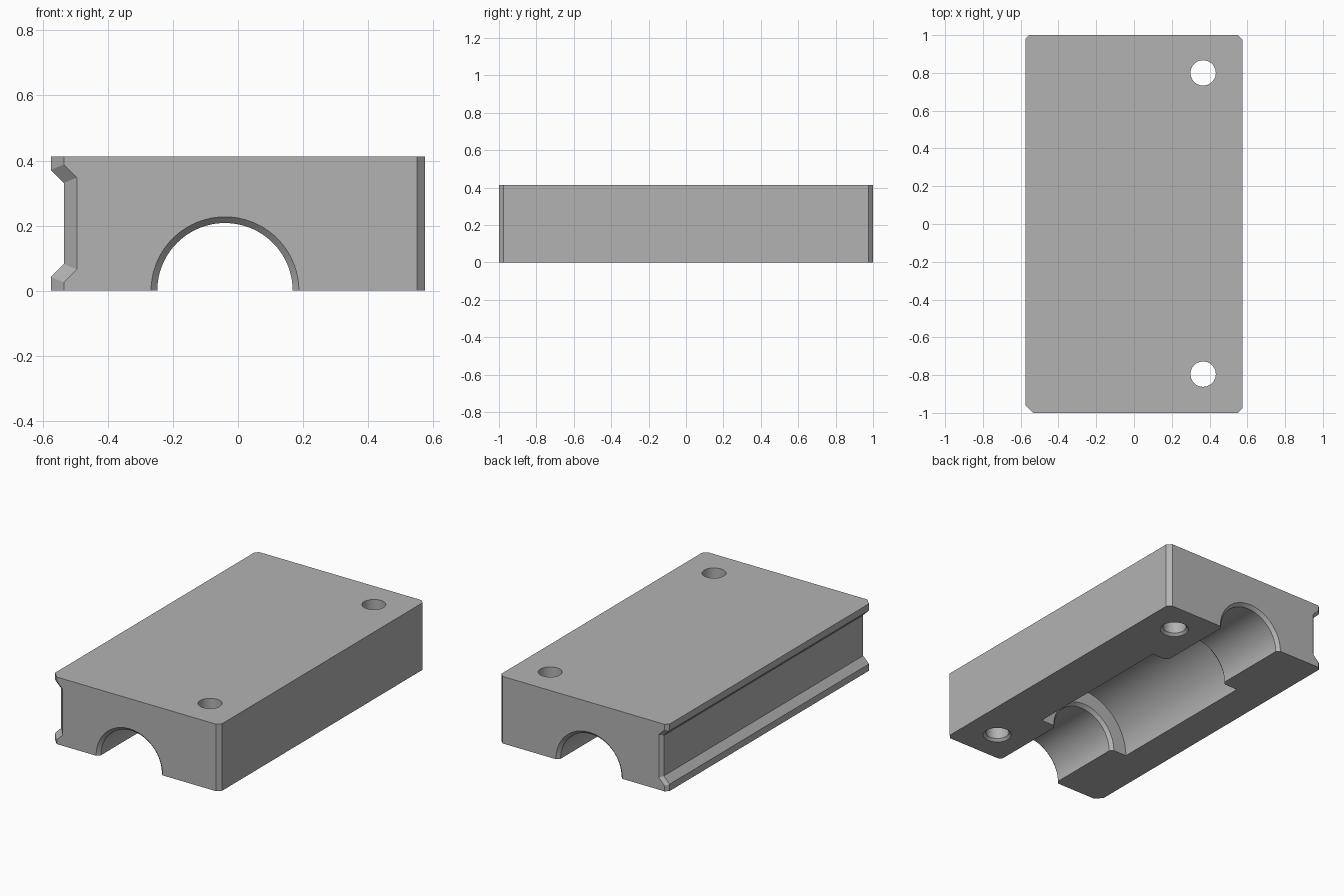
import bpy, bmesh, math
from mathutils import Matrix

cube = bpy.data.objects.get("Cube")
if cube:
    bpy.data.objects.remove(cube, do_unlink=True)

H = 0.413           # block height
BORE_X = -0.04      # bore axis
BORE_R, POCKET_R, CH = 0.208, 0.318, 0.019

grey = bpy.data.materials.new("machined grey")
grey.use_nodes = True
grey.diffuse_color = (0.45, 0.45, 0.45, 1)
grey.node_tree.nodes["Principled BSDF"].inputs["Base Color"].default_value = (0.45, 0.45, 0.45, 1)


def make_object(name, bm):
    bmesh.ops.recalc_face_normals(bm, faces=bm.faces)
    mesh = bpy.data.meshes.new(name)
    bm.to_mesh(mesh)
    bm.free()
    mesh.materials.append(grey)
    obj = bpy.data.objects.new(name, mesh)
    bpy.context.collection.objects.link(obj)
    return obj


def skin(name, rings):
    """Closed solid through rings of equal length."""
    bm = bmesh.new()
    loops = [[bm.verts.new(p) for p in ring] for ring in rings]
    for a, b in zip(loops, loops[1:]):
        for i in range(len(a)):
            j = (i + 1) % len(a)
            bm.faces.new((a[i], a[j], b[j], b[i]))
    bm.faces.new(loops[0])
    bm.faces.new(loops[-1])
    return make_object(name, bm)


def lathe(name, profile, matrix, steps=96):
    """Solid of revolution from (radius, height) pairs, placed by matrix."""
    angles = [math.tau * i / steps for i in range(steps)]
    obj = skin(name, [[(r * math.cos(a), r * math.sin(a), h) for a in angles] for r, h in profile])
    obj.data.transform(matrix)
    obj.hide_render = True
    return obj


def section(end, left_cut, right_cut, left_y, right_y):
    """Block outline with a dovetail groove on the -x side, inset by the cuts."""
    s = left_cut * math.tan(math.pi / 8)
    lip, floor = -0.575 + left_cut, -0.535 + left_cut
    lower = [(lip, 0), (lip, 0.042 - s), (floor, 0.082 - s)]
    upper = [(x, H - z) for x, z in reversed(lower)]
    ring = [(x, end * left_y, z) for x, z in lower + upper]
    return ring + [(0.575 - right_cut, end * right_y, z) for z in (H, 0)]


# Block with chamfered vertical edges
block = skin("bearing_block", [
    section(-1, 0.04, 0.025, 1, 1),
    section(-1, 0, 0, 0.96, 0.975),
    section(1, 0, 0, 0.98, 0.975),
    section(1, 0.02, 0.025, 1, 1),
])

# Stepped half-round bore with a wider pocket in the middle
half = [(POCKET_R, 0.5), (BORE_R + CH, 0.5), (BORE_R, 0.5 + CH),
        (BORE_R, 1 - CH), (BORE_R + CH, 1), (BORE_R + CH, 1.1)]
bore = [(r, -h) for r, h in reversed(half)] + half
cutters = [lathe("bore_cutter", bore,
                 Matrix.Translation((BORE_X, 0, 0)) @ Matrix.Rotation(-math.pi / 2, 4, "X"))]

# Bolt holes, countersunk underneath
for side, y in (("front", -0.795), ("back", 0.8)):
    hole = [(0.082, -0.1), (0.082, 0), (0.067, 0.015), (0.067, 0.6)]
    cutters.append(lathe(side + "_hole_cutter", hole, Matrix.Translation((0.366, y, 0)), 48))

bpy.context.view_layer.objects.active = block
for cutter in cutters:
    mod = block.modifiers.new(cutter.name, "BOOLEAN")
    mod.operation = "DIFFERENCE"
    mod.solver = "EXACT"
    mod.object = cutter
    bpy.ops.object.modifier_apply(modifier=mod.name)
    bpy.data.objects.remove(cutter, do_unlink=True)

# Smooth the round walls, keep the machined edges crisp
bpy.ops.object.select_all(action="DESELECT")
block.select_set(True)
bpy.ops.object.shade_smooth_by_angle(angle=math.radians(25))
